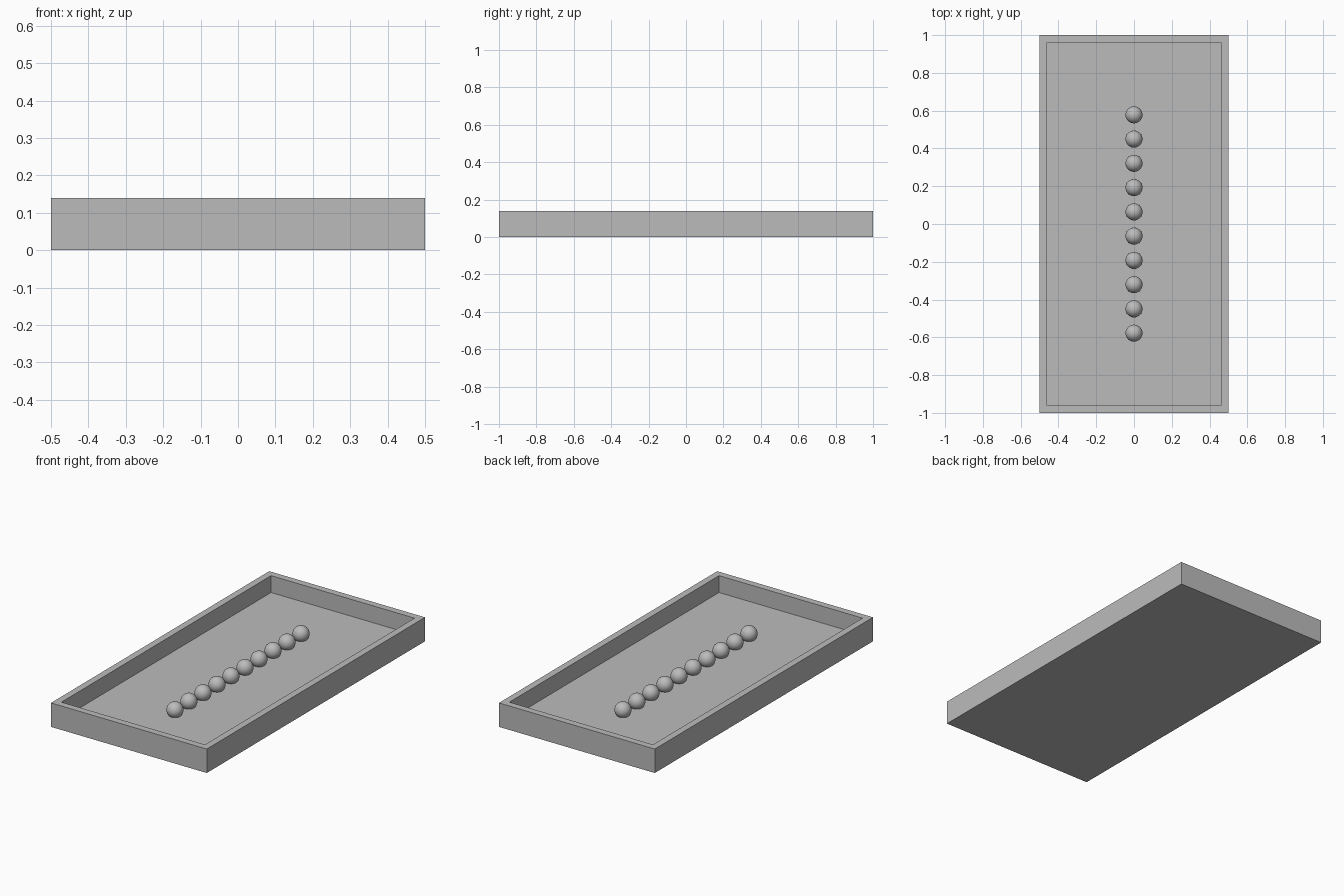
import bpy, bmesh

cube = bpy.data.objects.get("Cube")
if cube:
    bpy.data.objects.remove(cube, do_unlink=True)

WIDTH, LENGTH, HEIGHT = 1.0, 2.0, 0.139
WALL, FLOOR = 0.056, 0.041
BALLS, SPACING, RADIUS, BALL_Z = 10, 0.1284, 0.045, 0.072

# One plain grey
grey = bpy.data.materials.new("plain grey")
grey.use_nodes = True
color = (0.5, 0.5, 0.5, 1)
grey.diffuse_color = color
grey.node_tree.nodes["Principled BSDF"].inputs["Base Color"].default_value = color

# Tray: a box whose top is inset for the rim and pushed down to the floor
bm = bmesh.new()
bmesh.ops.create_cube(bm, size=1)
bmesh.ops.scale(bm, vec=(WIDTH, LENGTH, HEIGHT), verts=bm.verts)
bmesh.ops.translate(bm, vec=(0, 0, HEIGHT / 2), verts=bm.verts)
top = max(bm.faces, key=lambda f: f.calc_center_median().z)
bmesh.ops.inset_region(bm, faces=[top], thickness=WALL)
well = bmesh.ops.extrude_face_region(bm, geom=[top])["geom"]
bmesh.ops.translate(bm, vec=(0, 0, FLOOR - HEIGHT),
                    verts=[v for v in well if isinstance(v, bmesh.types.BMVert)])
if top.is_valid:
    bmesh.ops.delete(bm, geom=[top], context="FACES_ONLY")
bmesh.ops.recalc_face_normals(bm, faces=bm.faces)
mesh = bpy.data.meshes.new("tray")
bm.to_mesh(mesh)
bm.free()
mesh.materials.append(grey)
bpy.context.collection.objects.link(bpy.data.objects.new("tray", mesh))

# Row of balls resting in the tray along its centre line
for i in range(BALLS):
    y = (i - (BALLS - 1) / 2) * SPACING
    bpy.ops.mesh.primitive_uv_sphere_add(segments=32, ring_count=16, radius=RADIUS,
                                         location=(0, y, BALL_Z))
    ball = bpy.context.object
    ball.name = f"ball_{i + 1}"
    ball.data.materials.append(grey)
    bpy.ops.object.shade_smooth()
